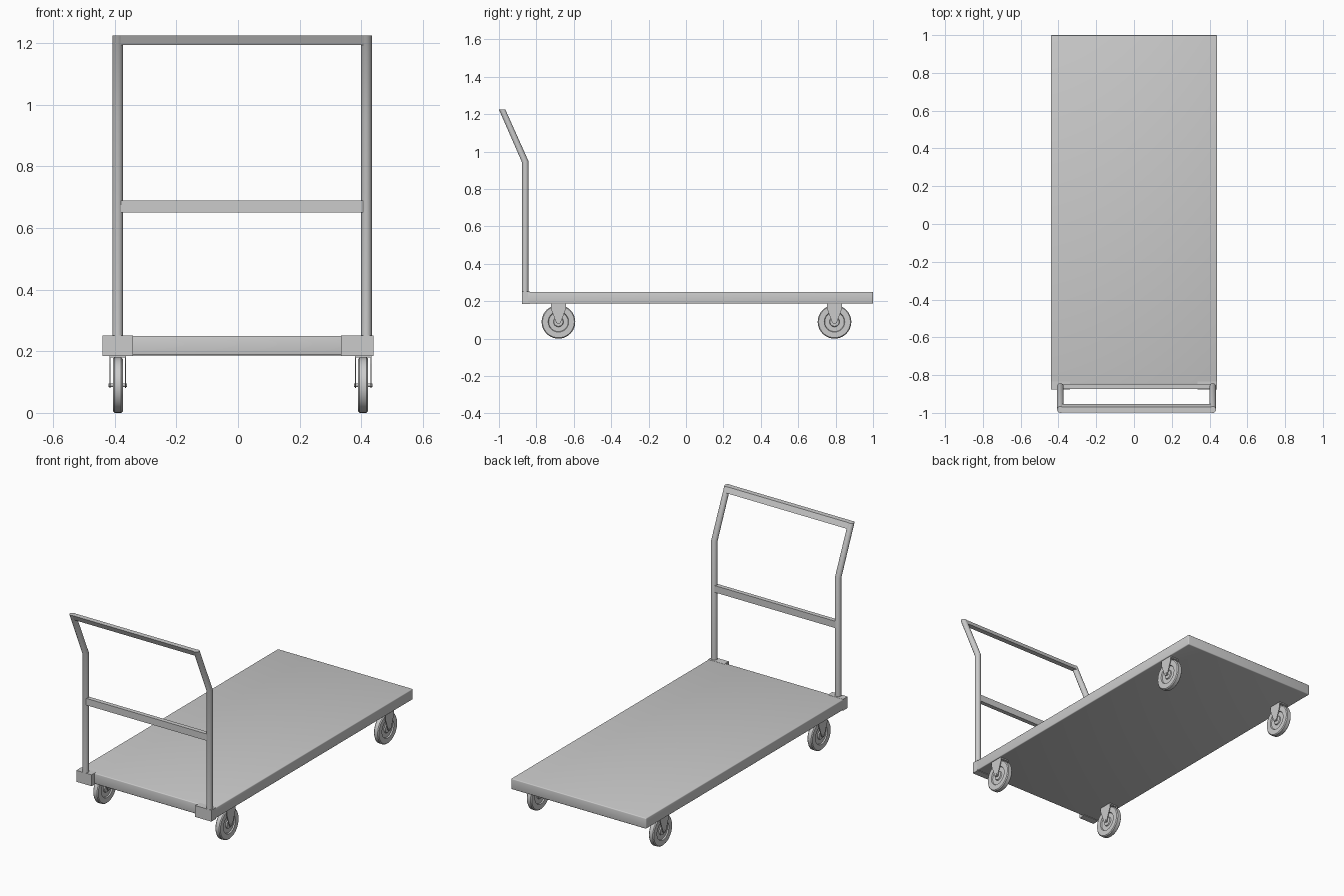
import bpy, bmesh, math
from mathutils import Vector

if "Cube" in bpy.data.objects:
    bpy.data.objects.remove(bpy.data.objects["Cube"], do_unlink=True)

grey = bpy.data.materials.new("plain grey")
grey.use_nodes = True
grey.diffuse_color = (0.6, 0.6, 0.6, 1)
grey.node_tree.nodes["Principled BSDF"].inputs["Base Color"].default_value = (0.6, 0.6, 0.6, 1)


def finish(name, bm, smooth=True):
    bmesh.ops.recalc_face_normals(bm, faces=bm.faces)
    mesh = bpy.data.meshes.new(name)
    bm.to_mesh(mesh)
    bm.free()
    mesh.materials.append(grey)
    obj = bpy.data.objects.new(name, mesh)
    bpy.context.collection.objects.link(obj)
    if smooth:
        bpy.ops.object.select_all(action='DESELECT')
        obj.select_set(True)
        bpy.context.view_layer.objects.active = obj
        bpy.ops.object.shade_smooth_by_angle(angle=math.radians(35))
    return obj


def loft(name, rings, smooth=True):
    """Skin equal-length closed rings and cap both ends."""
    bm = bmesh.new()
    loops = [[bm.verts.new(p) for p in ring] for ring in rings]
    n = len(loops[0])
    for a, b in zip(loops, loops[1:]):
        for i in range(n):
            j = (i + 1) % n
            bm.faces.new((a[i], a[j], b[j], b[i]))
    bm.faces.new(loops[0])
    bm.faces.new(loops[-1])
    return finish(name, bm, smooth)


def box(name, lo, hi, bevel=0.0):
    bm = bmesh.new()
    bmesh.ops.create_cube(bm, size=1)
    lo, hi = Vector(lo), Vector(hi)
    for v in bm.verts:
        v.co = (lo + hi) / 2 + v.co * (hi - lo)
    if bevel:
        bmesh.ops.bevel(bm, geom=bm.edges[:], offset=bevel, segments=3,
                        profile=0.5, affect='EDGES')
    return finish(name, bm, bevel > 0)


def lathe_x(name, centre, profile, sides):
    """Turn (x, radius) pairs about an axis parallel to x."""
    c = Vector(centre)
    turns = [2 * math.pi * i / sides for i in range(sides)]
    return loft(name, [[c + Vector((x, r * math.cos(a), r * math.sin(a))) for a in turns]
                       for x, r in profile])


def plate(name, x0, x1, outline):
    return loft(name, [[(x, y, z) for y, z in outline] for x in (x0, x1)], False)


# Deck and the two front corner sockets
box("deck", (-0.44, -0.85, 0.187), (0.44, 1.0, 0.25), 0.005)
for side, x0, x1 in (("right", -0.44, -0.34), ("left", 0.335, 0.44)):
    box(side + "_post_socket", (x0, -0.877, 0.184), (x1, -0.835, 0.251))

# Push handle: bent round posts, flat middle rail, slanted grip bar
POSTS = {"right": -0.39, "left": 0.417}
R = 0.0172
for side, px in POSTS.items():
    rings = []
    for y, z, tilt in ((-0.86, 0.24, 0), (-0.86, 0.947, 0.2), (-0.983, 1.225, 0)):
        ring = []
        for i in range(20):
            a = 2 * math.pi * i / 20
            dy = R * math.sin(a)
            ring.append((px + R * math.cos(a), y + dy, z + dy * tilt))
        rings.append(ring)
    loft(side + "_post", rings)
box("middle_rail", (POSTS["right"], -0.873, 0.65), (POSTS["left"], -0.847, 0.69))
plate("grip_bar", POSTS["right"], POSTS["left"],
      [(-0.998, 1.225), (-0.968, 1.225), (-0.954, 1.194), (-0.984, 1.194)])

# Casters: grooved wheel, tapered fork, axle
WHEEL_Z = 0.09
half = [(0.015, 0.002), (0.015, 0.024), (0.009, 0.027), (0.009, 0.052),
        (0.016, 0.055), (0.016, 0.085), (0.011, 0.09)]
wheel_profile = [(-x, r) for x, r in half] + half[::-1]
for end, y in (("front", -0.682), ("rear", 0.794)):
    for side, x in (("right", -0.39), ("left", 0.406)):
        tag = end + "_" + side + "_"
        lathe_x(tag + "wheel", (x, y, WHEEL_Z), wheel_profile, 40)
        lathe_x(tag + "axle", (x, y, WHEEL_Z), [(-0.03, 0.006), (0.03, 0.006)], 12)
        box(tag + "fork_crown", (x - 0.027, y - 0.04, 0.18), (x + 0.027, y + 0.04, 0.188))
        right_edge = [(0.04, 0.186), (0.04, 0.16), (0.012, 0.085), (0.006, 0.08)]
        outline = [(y + d, z) for d, z in right_edge]
        outline += [(y - d, z) for d, z in right_edge[::-1]]
        for s, name in ((-1, "outer"), (1, "inner")):
            plate(tag + name + "_fork", x + s * 0.0235, x + s * 0.027, outline)
